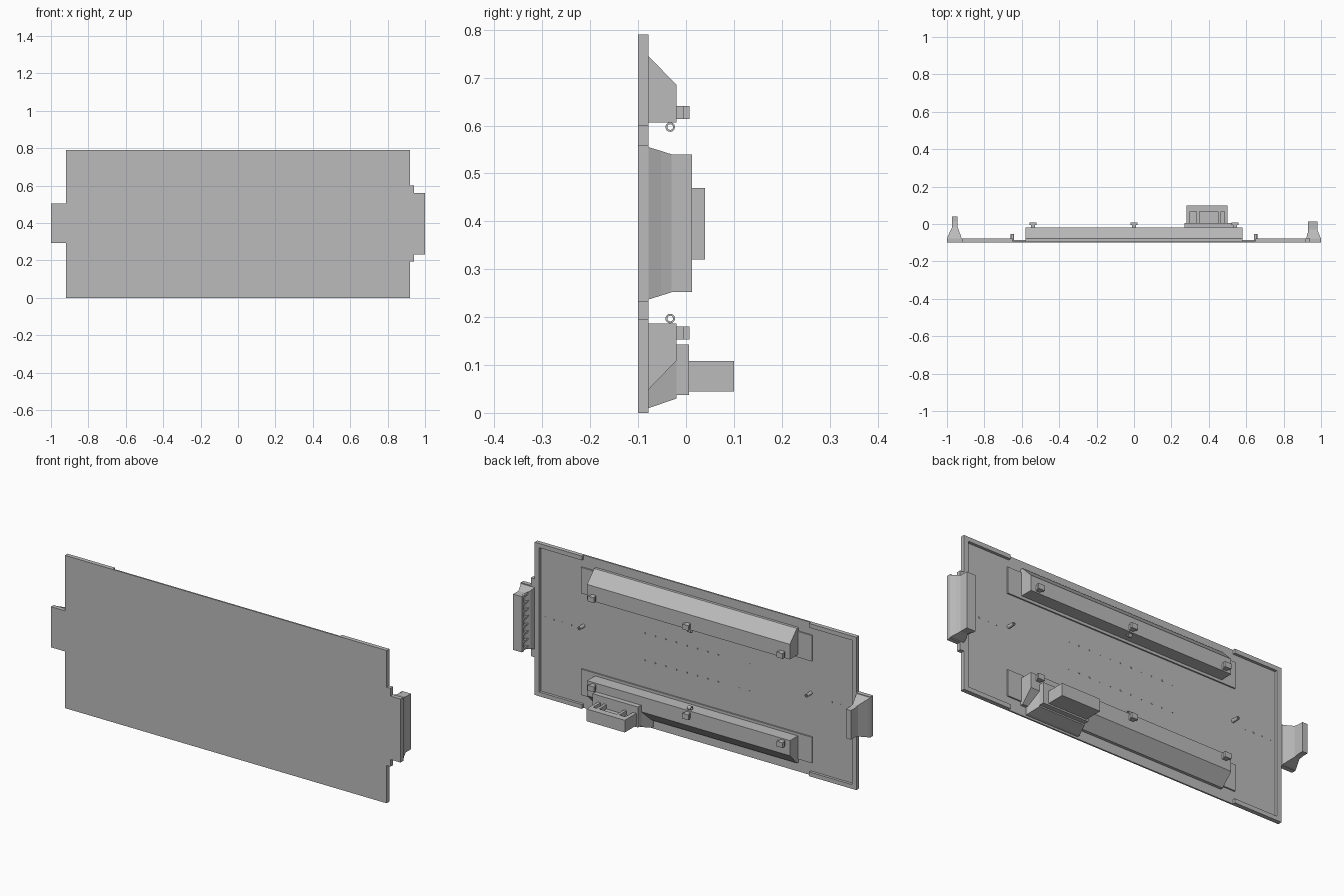
import bpy, bmesh, math
from mathutils import Matrix

old = bpy.data.objects.get("Cube")
if old:
    bpy.data.objects.remove(old, do_unlink=True)

grey = bpy.data.materials.new("plain_grey")
grey.use_nodes = True
grey.diffuse_color = (0.5, 0.5, 0.5, 1)
grey.node_tree.nodes["Principled BSDF"].inputs["Base Color"].default_value = (0.5, 0.5, 0.5, 1)


def finish(name, bm):
    bmesh.ops.recalc_face_normals(bm, faces=bm.faces)
    mesh = bpy.data.meshes.new(name)
    bm.to_mesh(mesh)
    bm.free()
    mesh.materials.append(grey)
    obj = bpy.data.objects.new(name, mesh)
    bpy.context.collection.objects.link(obj)
    return obj


def loft(name, sections):
    """Stack of rectangles along y, each (y, x0, x1, z0, z1)."""
    bm = bmesh.new()
    rings = [[bm.verts.new(p) for p in ((a, y, c), (b, y, c), (b, y, d), (a, y, d))]
             for y, a, b, c, d in sections]
    bm.faces.new(rings[0])
    bm.faces.new(rings[-1])
    for r, s in zip(rings, rings[1:]):
        for i in range(4):
            j = (i + 1) % 4
            bm.faces.new((r[i], r[j], s[j], s[i]))
    return finish(name, bm)


def box(name, x0, x1, y0, y1, z0, z1):
    return loft(name, [(y0, x0, x1, z0, z1), (y1, x0, x1, z0, z1)])


def prism(name, x0, x1, profile):
    """Extrude a (y, z) profile along x."""
    bm = bmesh.new()
    face = bm.faces.new([bm.verts.new((x0, y, z)) for y, z in profile])
    new = bmesh.ops.extrude_face_region(bm, geom=[face])["geom"]
    verts = [v for v in new if isinstance(v, bmesh.types.BMVert)]
    bmesh.ops.translate(bm, verts=verts, vec=(x1 - x0, 0, 0))
    return finish(name, bm)


def tube(name, centre, axis, outer, inner, length, sides=16):
    """Open ring or collar along x or y."""
    bm = bmesh.new()
    loops = []
    for r, h in ((outer, -1), (outer, 1), (inner, 1), (inner, -1)):
        loops.append([bm.verts.new((r * math.cos(t), r * math.sin(t), h * length / 2))
                      for t in (2 * math.pi * i / sides for i in range(sides))])
    for r, s in zip(loops, loops[1:] + loops[:1]):
        for i in range(sides):
            j = (i + 1) % sides
            bm.faces.new((r[i], r[j], s[j], s[i]))
    turn = Matrix.Rotation(math.pi / 2, 4, "Y" if axis == "x" else "X")
    bm.transform(Matrix.Translation(centre) @ turn)
    obj = finish(name, bm)
    obj.data.shade_smooth()
    obj.data.set_sharp_from_angle(angle=math.radians(40))


BACK, FLOOR, RIM = -0.1, -0.092, -0.078
TOP = 0.79

# Main panel, with raised rims at its ends and corners
box("panel", -0.92, 0.92, BACK, FLOOR, 0, TOP)
for s, side in ((1, "left"), (-1, "right")):
    def span(a, b):
        return sorted((s * a, s * b))
    box(side + "_rim", *span(0.895, 0.92), FLOOR, RIM, 0, TOP)
    for z0, z1, level in ((0, 0.022, "lower"), (TOP - 0.022, TOP, "upper")):
        box(f"{side}_{level}_rim", *span(0.65, 0.895), FLOOR, RIM, z0, z1)
    tube(side + "_peg", (s * 0.65, -0.073, 0.425), "y", 0.009, 0.004, 0.038)

# Long sloped housings, mirrored about the middle height
MID = 0.397
for s, level in ((1, "upper"), (-1, "lower")):
    def up(h):
        return MID + s * h
    z0, z1 = sorted((up(0.196), up(0.33)))
    box(level + "_flange", -0.66, 0.66, FLOOR, -0.085, z0, z1)
    prism(level + "_housing", -0.58, 0.58,
          [(FLOOR, up(0.21)), (-0.02, up(0.21)), (-0.02, up(0.288)),
           (RIM, up(0.348)), (FLOOR, up(0.348))])
    # Clips with a narrow stem and a wider head
    for x in (-0.54, 0, 0.54):
        z0, z1 = sorted((up(0.217), up(0.244)))
        box(level + "_clip_stem", x - 0.012, x + 0.012, -0.02, -0.005, z0, z1)
        box(level + "_clip_head", x - 0.018, x + 0.018, -0.006, 0.007, z0, z1)
    tube(level + "_ring", (0, -0.033, up(0.2)), "x", 0.01, 0.006, 0.02)

# Socket on the lower housing
loft("socket_base", [(FLOOR, 0.25, 0.55, 0.01, 0.185), (RIM, 0.25, 0.55, 0.01, 0.185),
                     (-0.02, 0.27, 0.53, 0.03, 0.165), (-0.02, 0.27, 0.53, 0.037, 0.143),
                     (0.006, 0.27, 0.53, 0.037, 0.143)])
box("socket_tray", 0.28, 0.5, 0.006, 0.066, 0.045, 0.085)
box("socket_nose", 0.28, 0.5, 0.066, 0.1, 0.045, 0.108)
for a, b in ((0.28, 0.30), (0.335, 0.35), (0.45, 0.465), (0.485, 0.5)):
    box("socket_rib", a, b, 0.006, 0.066, 0.085, 0.108)

# Connector on the left end: stepped tongue, flared foot, tall block and ribs
box("left_tongue_root", 0.92, 0.942, BACK, RIM, 0.195, 0.6)
box("left_tongue", 0.942, 1, BACK, RIM, 0.232, 0.56)
loft("left_connector", [(RIM, 0.922, 1, 0.237, 0.555), (-0.052, 0.926, 0.988, 0.245, 0.547),
                        (-0.03, 0.94, 0.98, 0.252, 0.54), (0.013, 0.94, 0.98, 0.252, 0.54)])
box("left_connector_cap", 0.93, 0.98, -0.005, 0.013, 0.252, 0.54)
for i in range(8):
    z = 0.256 + i * 0.039
    box("left_connector_rib", 0.93, 0.941, -0.045, -0.004, z, z + 0.01)

# Connector on the right end: slimmer and taller
box("right_tongue", -1, -0.92, BACK, RIM, 0.293, 0.503)
loft("right_connector", [(RIM, -1, -0.922, 0.295, 0.5), (-0.065, -0.995, -0.925, 0.298, 0.495),
                         (-0.016, -0.972, -0.943, 0.315, 0.475),
                         (0.013, -0.972, -0.943, 0.32, 0.47), (0.04, -0.972, -0.943, 0.32, 0.47)])

# Tiny studs in rows on the panel
rows = [(0.48, -0.3, 0.06, 11), (0.34, -0.3, 0.06, 11), (0.41, 0.72, 0.05, 4), (0.41, -0.87, 0.05, 4)]
for z, start, step, count in rows:
    for i in range(count):
        x = start + i * step
        box("stud", x - 0.003, x + 0.003, FLOOR, FLOOR + 0.002, z - 0.003, z + 0.003)
